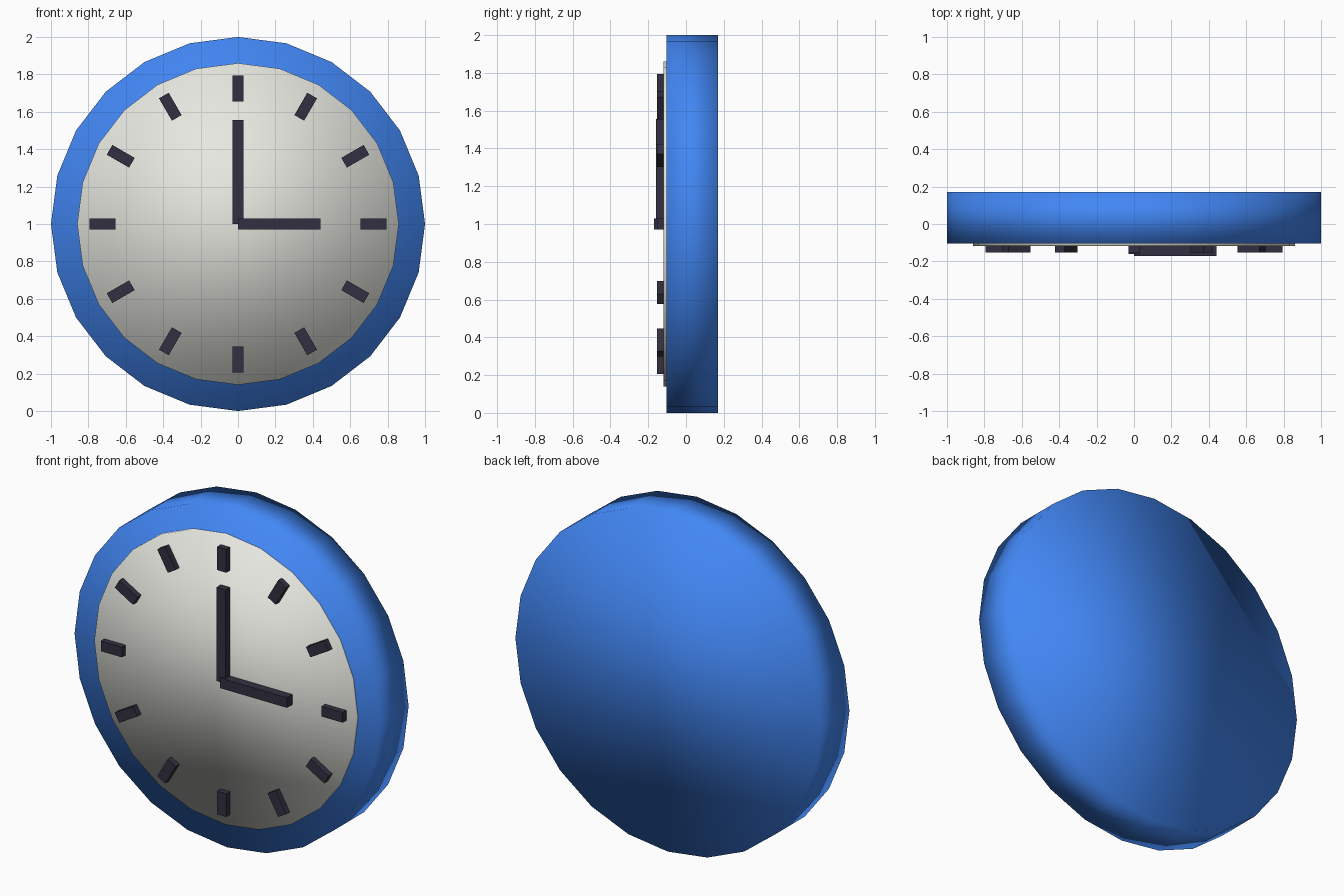
import bpy, bmesh, math
from mathutils import Matrix, Vector

if "Cube" in bpy.data.objects:
    bpy.data.objects.remove(bpy.data.objects["Cube"])

CENTRE = Vector((0, 0, 1))


def material(name, rgb):
    m = bpy.data.materials.new(name)
    m.diffuse_color = (*rgb, 1)
    m.use_nodes = True
    m.node_tree.nodes["Principled BSDF"].inputs["Base Color"].default_value = m.diffuse_color
    return m


BLUE = material("case_blue", (0.054, 0.242, 0.91))
CREAM = material("dial_cream", (0.80, 0.80, 0.75))
DARK = material("mark_dark", (0.032, 0.030, 0.053))


def finish(name, bm, mat, smooth):
    mesh = bpy.data.meshes.new(name)
    for f in bm.faces:
        f.smooth = smooth
    bm.to_mesh(mesh)
    bm.free()
    mesh.materials.append(mat)
    ob = bpy.data.objects.new(name, mesh)
    bpy.context.collection.objects.link(ob)
    return ob


def disc(name, radius, y0, y1, mat):
    """24-sided disc facing -y, fully smooth shaded, a vertex at the top."""
    bm = bmesh.new()
    bmesh.ops.create_cone(bm, cap_ends=True, segments=24, radius1=radius,
                          radius2=radius, depth=y1 - y0)
    m = Matrix.Translation(CENTRE + Vector((0, (y0 + y1) / 2, 0))) @ Matrix.Rotation(math.pi / 2, 4, 'X')
    bmesh.ops.transform(bm, matrix=m, verts=bm.verts)
    return finish(name, bm, mat, True)


def radial_bar(name, r0, r1, y0, y1, angle, width=0.06):
    """Box from radius r0 to r1, turned clockwise from twelve o'clock."""
    bm = bmesh.new()
    bmesh.ops.create_cube(bm, size=1)
    m = (Matrix.Translation(CENTRE) @ Matrix.Rotation(angle, 4, 'Y')
         @ Matrix.Translation((0, (y0 + y1) / 2, (r0 + r1) / 2))
         @ Matrix.Diagonal((width, y1 - y0, r1 - r0, 1)))
    bmesh.ops.transform(bm, matrix=m, verts=bm.verts)
    return finish(name, bm, DARK, False)


# Case and dial
disc("case", 1.0, -0.103, 0.17, BLUE)
disc("dial", 0.86, -0.118, -0.09, CREAM)

# Hour marks
for i in range(12):
    radial_bar(f"hour_mark_{i + 1}", 0.655, 0.793, -0.153, -0.112, math.radians(30 * i))

# Hands
radial_bar("minute_hand", 0.0, 0.555, -0.16, -0.112, 0)
radial_bar("hour_hand", 0.0, 0.44, -0.17, -0.115, math.pi / 2)
